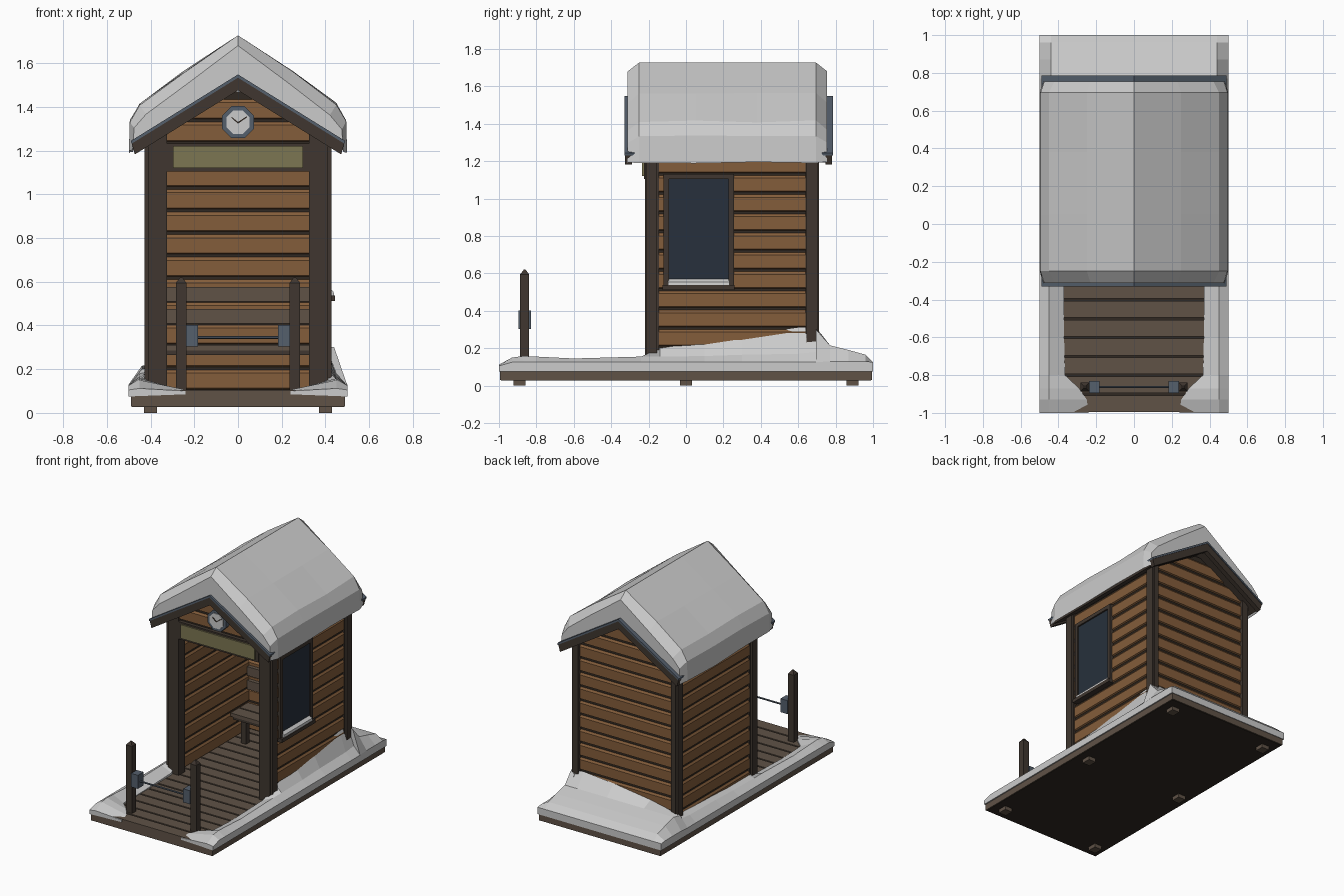
import bpy, bmesh, math, random

if "Cube" in bpy.data.objects:
    bpy.data.objects.remove(bpy.data.objects["Cube"])
random.seed(4)


def material(name, col):
    m = bpy.data.materials.new(name)
    m.diffuse_color = (*col, 1)
    m.use_nodes = True
    m.node_tree.nodes["Principled BSDF"].inputs["Base Color"].default_value = m.diffuse_color
    return m


TIMBER = material("dark_timber", (.05, .037, .029))
PLANK = material("plank_wood", (.23, .11, .043))
GAP = material("gap_dark", (.03, .022, .016))
DECK = material("weathered_wood", (.115, .085, .062))
SLATE = material("slate", (.09, .115, .15))
GLASS = material("glass", (.02, .03, .045))
SIGN = material("olive_panel", (.2, .18, .085))


def loft(name, sections, mat=None):
    """Skin equal-length closed loops and cap both ends."""
    bm = bmesh.new()
    loops = [[bm.verts.new(p) for p in s] for s in sections]
    n = len(loops[0])
    for a, b in zip(loops, loops[1:]):
        for i in range(n):
            j = (i + 1) % n
            bm.faces.new((a[i], a[j], b[j], b[i]))
    bm.faces.new(loops[0])
    bm.faces.new(loops[-1])
    bmesh.ops.recalc_face_normals(bm, faces=bm.faces)
    me = bpy.data.meshes.new(name)
    bm.to_mesh(me)
    bm.free()
    ob = bpy.data.objects.new(name, me)
    bpy.context.collection.objects.link(ob)
    if mat:
        me.materials.append(mat)
    return ob


def prism(name, pts, axis, a, b, mat=None):
    put = (lambda p, t: (p[0], t, p[1])) if axis == 'y' else (lambda p, t: (t, p[0], p[1]))
    return loft(name, [[put(p, t) for p in pts] for t in (a, b)], mat)


def box(name, x, y, z, mat=None):
    return prism(name, [(x[0], z[0]), (x[1], z[0]), (x[1], z[1]), (x[0], z[1])], 'y', *y, mat)


def span(s, a, b):
    return tuple(sorted((s * a, s * b)))


def ngon(r, cz, n=8):
    return [(r * math.cos(math.tau * (i + .5) / n), cz + r * math.sin(math.tau * (i + .5) / n)) for i in range(n)]


SLOPE = .62


def roof_z(x, apex=1.478):
    return apex - SLOPE * abs(x)


# Platform, feet and deck boards
box("platform", (-.49, .49), (-.995, .995), (.03, .085), DECK)
box("platform_underside", (-.485, .485), (-.99, .99), (.027, .04), GAP)
for s in (-1, 1):
    for y in (-.89, 0, .89):
        box("foot", span(s, .37, .43), (y - .033, y + .033), (0, .03), DECK)
box("deck_gap", (-.44, .44), (-.98, .66), (.08, .092), GAP)
for i in range(17):
    y = -.995 + i * .1
    box("deck_board", (-.45, .45), (y, min(y + .088, .66)), (.08, .105), DECK)


# Plank walls: a dark core with one board per row, clipped under the roof slope
def wall(name, W, first, last, put, gable):
    wid = lambda z: max(.004, min(W, (1.485 - z) / SLOPE)) if gable else W
    z0, p = .105, .103
    rows = []
    lo, hi = z0 + first * p, (1.47 if gable else z0 + last * p)
    rows.append((name + "_core", [(lo, .014), (min(hi, 1.485 - SLOPE * W), .014), (hi, .014)], GAP))
    for i in range(first, last):
        z = z0 + i * p
        rows.append((name + "_plank", [(z + .003, .016), (z + .008, .025), (z + .078, .025), (z + .092, .015)], PLANK))
    for nm, secs, mat in rows:
        loft(nm, [[put(u, d, z) for u, d in ((-wid(z), -t), (wid(z), -t), (wid(z), t), (-wid(z), t))]
                  for z, t in secs], mat)


for s, nm in ((-1, "left_wall"), (1, "right_wall")):
    wall(nm, .405, 0, 11, lambda u, d, z: (s * .385 + d, .245 + u, z), False)
wall("back_wall", .385, 0, 13, lambda u, d, z: (u, .665 + d, z), True)
wall("front_gable", .36, 10, 13, lambda u, d, z: (u, -.185 + d, z), True)

# Corner posts
for s in (-1, 1):
    for nm, x0, x1, y0, y1 in (("front_post", .325, .412, -.22, -.145), ("front_post_trim", .41, .428, -.212, -.155),
                               ("rear_post", .375, .412, .64, .71), ("rear_post_trim", .41, .428, .645, .705)):
        prism(nm, [(s * x0, .1), (s * x1, .1), (s * x1, roof_z(x1) + .01), (s * x0, roof_z(x0) + .01)], 'y', y0, y1, TIMBER)


# Roof: timber deck, barge boards and slate sheet
def chevron(top, bot, w, win):
    return [(-w, roof_z(w, top)), (0, top), (w, roof_z(w, top)), (win, roof_z(win, bot)), (0, bot), (-win, roof_z(win, bot))]


prism("roof_deck", chevron(1.536, 1.49, .485, .475), 'y', -.31, .765, TIMBER)
for y in (-.325, .745):
    prism("barge_board", chevron(1.538, 1.475, .487, .472), 'y', y, y + .035, TIMBER)
prism("roof_sheet", chevron(1.548, 1.533, .49, .487), 'y', -.33, .785, SLATE)

# Roof snow: a thick blanket with bevelled ends
EDGE = [(0, 1.68), (.23, 1.515), (.42, 1.37), (.475, 1.3), (.482, 1.2)]
FULL = [(0, 1.727), (.25, 1.56), (.45, 1.415), (.495, 1.335), (.499, 1.195)]
secs = []
for y, prof in ((-.312, EDGE), (-.25, FULL), (.05, FULL), (.38, FULL), (.695, FULL), (.755, EDGE)):
    def jit(k):
        return random.uniform(-.009, .005) if 0 < k < 5 else 0
    right = [(x, z + jit(k)) for k, (x, z) in enumerate(prof)]
    left = [(-x, z + jit(k)) for k, (x, z) in enumerate(prof)][1:]
    sec = left[::-1] + right + [(.475, 1.215), (0, 1.53), (-.475, 1.215)]
    secs.append([(x, y, z) for x, z in sec])
loft("roof_snow", secs)

# Snow along the platform sides: y, inner x, inner z (left), inner z (right), crest z
SIDE = [(-1, .24, .1, .1, .112), (-.93, .25, .108, .108, .15), (-.87, .29, .115, .115, .158), (-.8, .365, .115, .115, .155),
        (-.6, .37, .11, .11, .145), (-.24, .37, .12, .12, .155), (-.14, .4, .17, .2, .155), (.1, .4, .17, .235, .158),
        (.3, .4, .18, .265, .165), (.6, .4, .19, .31, .17), (.7, .4, .19, .31, .18), (.77, .4, .19, .2, .18), (.98, .4, .13, .13, .13)]
for s in (-1, 1):
    loft("side_snow", [[(s * .5, y, .075), (s * .5, y, .125 if y > -1 else .105), (s * .45, y, c), (s * xi, y, zr if s > 0 else zl),
                        (s * xi, y, .085)] for y, xi, zl, zr, c in SIDE])

# Drift against the back wall: x and height at the wall
secs = []
for x, h in ((-.5, .125), (-.44, .2), (-.2, .25), (.1, .29), (.34, .312), (.44, .3), (.5, .125)):
    end = abs(x) == .5
    prof = [(1, .075), (1, .125), (.96, .165), (.87, .19), (.77, .215), (.695, h), (.695, .085)]
    secs.append([(x, y, min(z, .13) if end else z) for y, z in prof])
loft("back_snow", secs)

# Window on the right wall
for y in ((-.12, -.092), (.228, .256)):
    box("window_jamb", (.35, .428), y, (.52, 1.13), TIMBER)
for z in ((.515, .55), (1.105, 1.132)):
    box("window_rail", (.35, .428), (-.12, .256), z, TIMBER)
box("window_glass", (.355, .417), (-.1, .235), (.54, 1.11), GLASS)
box("window_sill", (.41, .443), (-.125, .26), (.512, .538), TIMBER)
prism("sill_snow", [(.412, .535), (.44, .535), (.437, .555), (.412, .575)], 'y', -.095, .232)

# Sign board and clock on the front gable
box("sign_frame", (-.325, .325), (-.225, -.15), (1.105, 1.232), TIMBER)
box("sign_panel", (-.298, .298), (-.236, -.2), (1.12, 1.22), SIGN)
prism("clock_case", ngon(.079, 1.33), 'y', -.245, -.2, SLATE)
prism("clock_face", ngon(.058, 1.33), 'y', -.25, -.2)
for hx, hz in ((-.03, 1.352), (.042, 1.355)):
    prism("clock_hand", [(0, 1.323), (0, 1.331), (hx, hz + .003), (hx, hz - .003)], 'y', -.254, -.249, GAP)

# Bench against the back wall
for y in (.42, .525):
    box("bench_seat_board", (-.355, .355), (y, y + .095), (.285, .31), DECK)
box("bench_apron", (-.34, .34), (.425, .445), (.265, .287), TIMBER)
for z in (.41, .51):
    box("bench_back_board", (-.355, .355), (.612, .645), (z, z + .065), DECK)
for s in (-1, 1):
    box("bench_leg", span(s, .24, .28), (.435, .475), (.1, .287), TIMBER)

# Entrance posts with a rail held between two brackets
for s in (-1, 1):
    loft("entrance_post", [[(s * .26 + u * r, -.8625 + v * r, z) for u, v in ((-1, -1), (1, -1), (1, 1), (-1, 1))]
                           for z, r in ((.1, .024), (.595, .024), (.62, .005))], TIMBER)
    box("rail_bracket", span(s, .183, .238), (-.895, -.83), (.303, .402), SLATE)
prism("rail_bar", [(y - .8625, z) for y, z in ngon(.007, .345, 6)], 'x', -.19, .19, SLATE)
